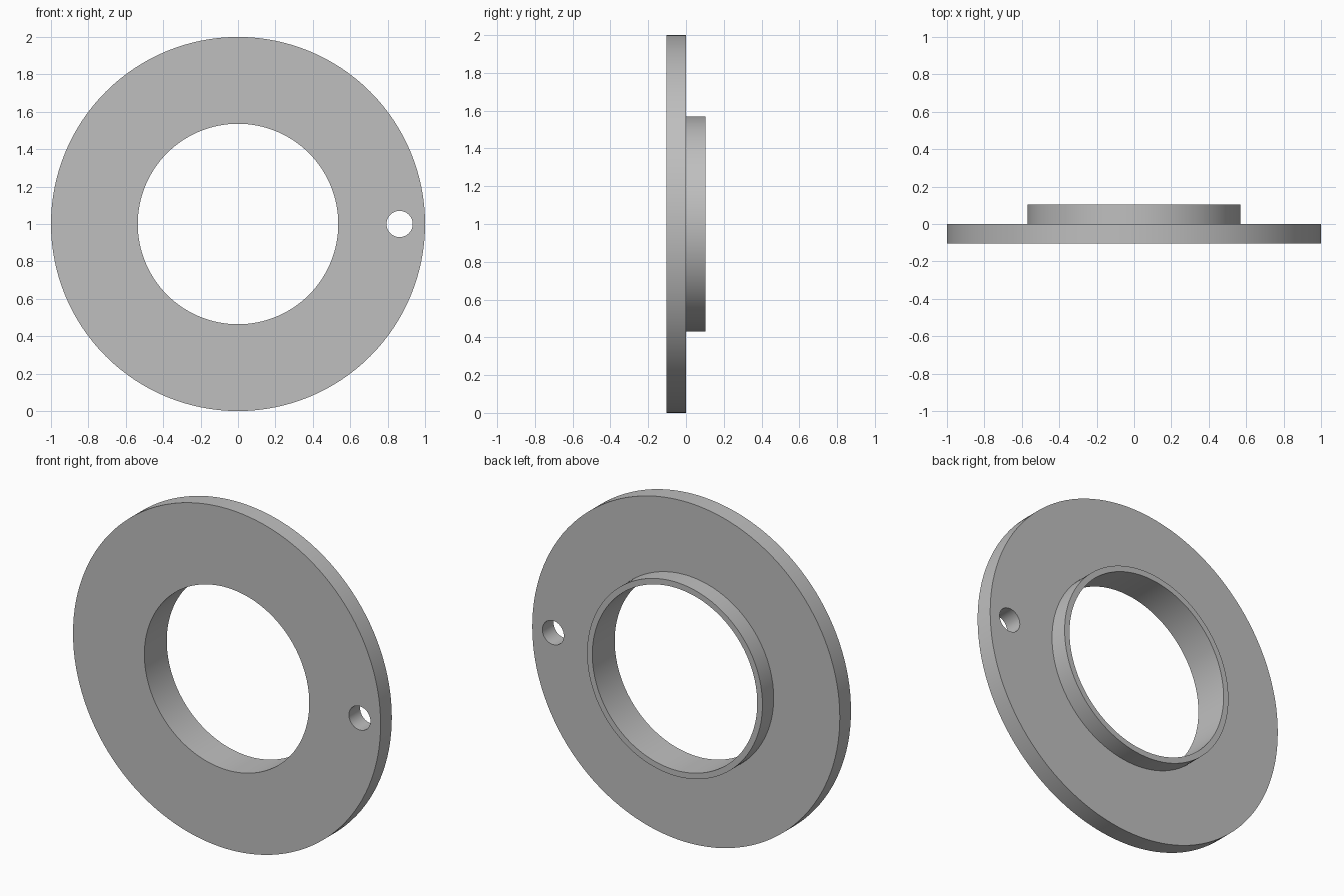
import bpy, bmesh, math
from mathutils import Matrix

if "Cube" in bpy.data.objects:
    bpy.data.objects.remove(bpy.data.objects["Cube"], do_unlink=True)

HALF = 0.104      # flange thickness, equal to the collar height
BORE = 0.536
COLLAR = 0.57
SEGMENTS = 128

grey = bpy.data.materials.new("plain grey")
grey.use_nodes = True
colour = (0.52, 0.52, 0.52, 1)
grey.diffuse_color = colour
grey.node_tree.nodes["Principled BSDF"].inputs["Base Color"].default_value = colour


def add_object(name, bm):
    mesh = bpy.data.meshes.new(name)
    bmesh.ops.recalc_face_normals(bm, faces=bm.faces)
    bm.to_mesh(mesh)
    bm.free()
    mesh.materials.append(grey)
    obj = bpy.data.objects.new(name, mesh)
    bpy.context.collection.objects.link(obj)
    return obj


# Flange with collar: a closed profile (radius, y) turned around the y axis
profile = [(BORE, -HALF), (1, -HALF), (1, 0), (COLLAR, 0), (COLLAR, HALF), (BORE, HALF)]
bm = bmesh.new()
verts = [bm.verts.new((r, y, 1)) for r, y in profile]
edges = [bm.edges.new((a, b)) for a, b in zip(verts, verts[1:] + verts[:1])]
bmesh.ops.spin(bm, geom=verts + edges, cent=(0, 0, 1), axis=(0, 1, 0),
               angle=math.tau, steps=SEGMENTS, use_duplicate=False)
bmesh.ops.remove_doubles(bm, verts=bm.verts, dist=0.0001)
flange = add_object("flange_ring", bm)

# Pin hole through the flange on the left side
bm = bmesh.new()
place = Matrix.Translation((0.864, -HALF / 2, 1)) @ Matrix.Rotation(math.pi / 2, 4, "X")
bmesh.ops.create_cone(bm, cap_ends=True, segments=48, radius1=0.07, radius2=0.07,
                      depth=HALF * 2, matrix=place)
cutter = add_object("pin_hole_cutter", bm)

hole = flange.modifiers.new("pin_hole", "BOOLEAN")
hole.operation = "DIFFERENCE"
hole.solver = "EXACT"
hole.object = cutter
bpy.ops.object.select_all(action="DESELECT")
bpy.context.view_layer.objects.active = flange
flange.select_set(True)
bpy.ops.object.modifier_apply(modifier=hole.name)
bpy.data.objects.remove(cutter, do_unlink=True)

# Smooth walls with sharp rims
bpy.ops.object.shade_smooth_by_angle(angle=math.radians(30))
